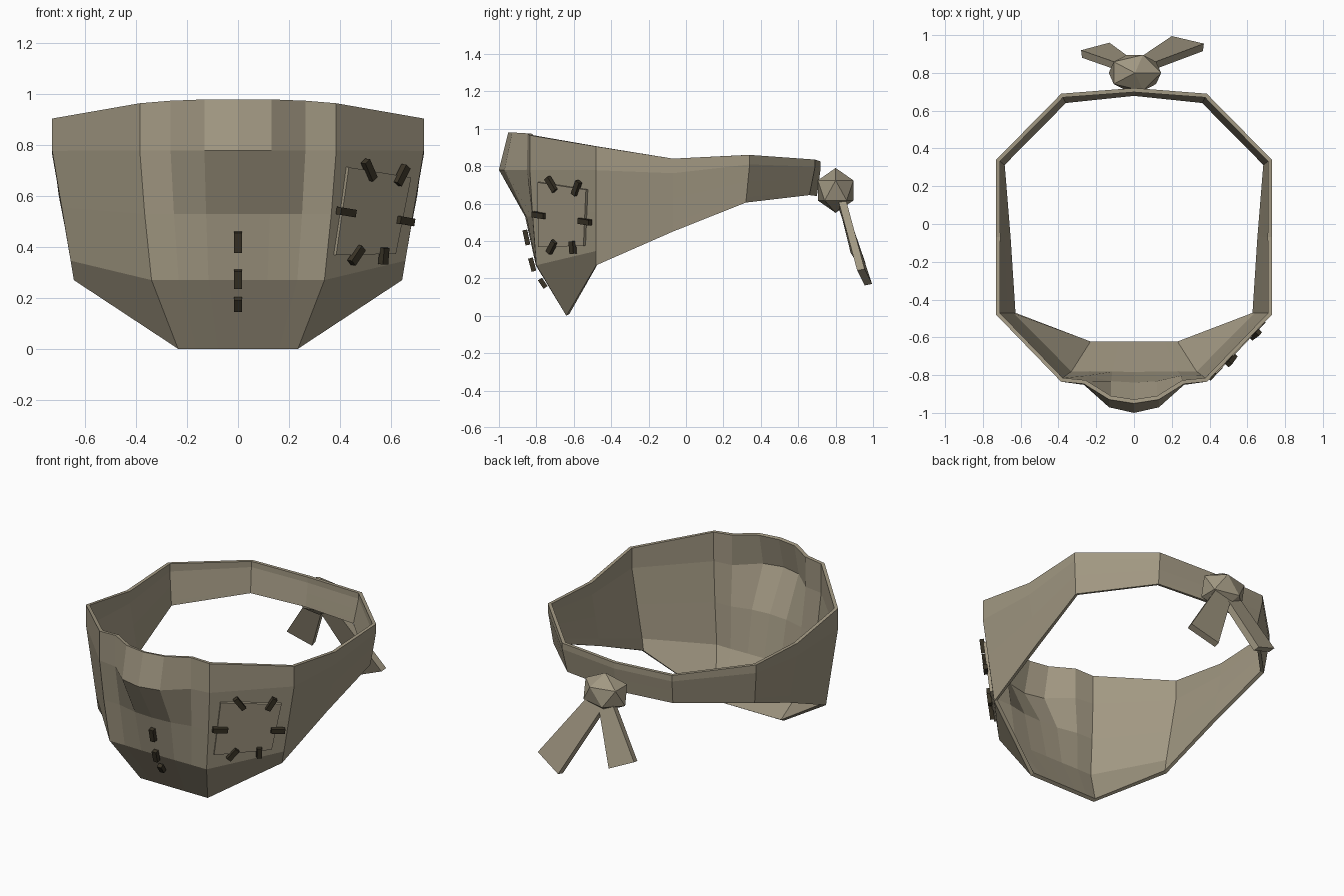
import bpy, bmesh
from mathutils import Vector, Matrix

if "Cube" in bpy.data.objects:
    bpy.data.objects.remove(bpy.data.objects["Cube"])


def material(name, rgb):
    m = bpy.data.materials.new(name)
    m.diffuse_color = (*rgb, 1)
    m.use_nodes = True
    m.node_tree.nodes["Principled BSDF"].inputs["Base Color"].default_value = m.diffuse_color
    return m


CLOTH = material("tan cloth", (0.36, 0.315, 0.225))
THREAD = material("dark thread", (0.042, 0.034, 0.02))


def add_object(name, bm, mat):
    me = bpy.data.meshes.new(name)
    bm.to_mesh(me)
    bm.free()
    me.materials.append(mat)
    ob = bpy.data.objects.new(name, me)
    bpy.context.collection.objects.link(ob)
    return ob


def slab(name, corners, offset, mat):
    """Quad extruded by an offset vector."""
    bm = bmesh.new()
    a = [bm.verts.new(Vector(c)) for c in corners]
    b = [bm.verts.new(Vector(c) + Vector(offset)) for c in corners]
    bm.faces.new(a)
    bm.faces.new(b[::-1])
    for i in range(4):
        j = (i + 1) % 4
        bm.faces.new((a[j], a[i], b[i], b[j]))
    bmesh.ops.recalc_face_normals(bm, faces=bm.faces)
    return add_object(name, bm, mat)


def stitch(name, p, q, normal, width=0.03, height=0.026):
    """Small thread block lying from p to q on a surface."""
    p, q, n = Vector(p), Vector(q), Vector(normal).normalized()
    side = (q - p).cross(n).normalized() * width / 2
    base = -n * 0.006
    return slab(name, [p - side + base, p + side + base, q + side + base, q - side + base],
                n * height, THREAD)


# Mask: columns of five points from the front centre round to the back centre
half = []
row_z = (None, 0.78, 0.53, 0.27, 0.0)
row_y = (-0.835, -0.835, -0.82, -0.80, -0.64)
row_x = (1, 1, 0.95, 0.88, 0.61)
bulge = (0.115, 0.165, 0.04, 0.003, 0.0)
for x, weight, top in ((0, 1, 0.98), (0.132, 0.82, 0.98), (0.265, 0.1, 0.975), (0.386, 0, 0.965)):
    half.append([Vector((x * row_x[r], row_y[r] - bulge[r] * weight,
                         top if r == 0 else row_z[r])) for r in range(5)])
for top, bottom in (((0.73, -0.48, 0.905), (0.645, -0.48, 0.27)),
                    ((0.73, -0.07, 0.84), (0.675, -0.07, 0.45)),
                    ((0.73, 0.34, 0.86), (0.705, 0.32, 0.605)),
                    ((0.385, 0.69, 0.835), (0.37, 0.66, 0.645)),
                    ((0, 0.72, 0.825), (0, 0.70, 0.64))):
    col = []
    for f in (0, 0.2, 0.55, 0.88, 1):
        p = Vector(top).lerp(Vector(bottom), max(0, (f - 0.2) / 0.8))
        p.z = top[2] + (bottom[2] - top[2]) * f
        col.append(p)
    half.append(col)
ring = half + [[Vector((-p.x, p.y, p.z)) for p in c] for c in half[-2:0:-1]]

bm = bmesh.new()
grid = [[bm.verts.new(p) for p in c] for c in ring]
for i, a in enumerate(grid):
    b = grid[(i + 1) % len(grid)]
    for r in range(4):
        bm.faces.new((a[r], a[r + 1], b[r + 1], b[r]))
mask = add_object("cloth_mask", bm, CLOTH)
solid = mask.modifiers.new("thickness", 'SOLIDIFY')
solid.thickness = 0.022
solid.offset = -1

# Cheek plane, used to place the patch and its stitches from front-view x, z
origin = half[3][1]
cheek_n = (half[4][1] - origin).cross(origin - half[3][3]).normalized()
if cheek_n.y > 0:
    cheek_n = -cheek_n


def on_cheek(x, z, lift=0.0):
    y = origin.y - (cheek_n.x * (x - origin.x) + cheek_n.z * (z - origin.z)) / cheek_n.y
    return Vector((x, y, z)) + cheek_n * lift


# Sewn patch
slab("cheek_patch", [on_cheek(x, z, -0.005) for x, z in
                     ((0.425, 0.715), (0.67, 0.675), (0.61, 0.375), (0.375, 0.37))],
     cheek_n * 0.02, CLOTH)
for i, (x1, z1, x2, z2) in enumerate((
        (0.485, 0.74, 0.515, 0.67), (0.645, 0.72, 0.61, 0.65), (0.38, 0.545, 0.44, 0.535),
        (0.615, 0.51, 0.67, 0.50), (0.43, 0.34, 0.47, 0.40), (0.555, 0.335, 0.56, 0.40))):
    stitch(f"patch_stitch_{i + 1}", on_cheek(x1, z1, 0.015), on_cheek(x2, z2, 0.015), cheek_n)

# Stitches down the front seam
for i, (y1, z1, y2, z2) in enumerate(((-0.855, 0.46, -0.838, 0.38),
                                      (-0.825, 0.31, -0.806, 0.24),
                                      (-0.775, 0.20, -0.745, 0.155))):
    stitch(f"front_stitch_{i + 1}", (0, y1, z1), (0, y2, z2), (0, z2 - z1, y1 - y2))

# Knot at the back
bm = bmesh.new()
bmesh.ops.create_icosphere(bm, subdivisions=1, radius=1)
bmesh.ops.transform(bm, verts=bm.verts, matrix=Matrix.Translation((0.005, 0.80, 0.67))
                    @ Matrix.Diagonal((0.155, 0.112, 0.12, 1)))
add_object("knot", bm, CLOTH)

# Two hanging tails, flared towards their ends
slab("long_tail", [(-0.015, 0.85, 0.60), (0.09, 0.85, 0.64), (0.37, 0.955, 0.25), (0.20, 0.995, 0.17)],
     (-0.005, -0.04, -0.008), CLOTH)
slab("short_tail", [(0.02, 0.85, 0.60), (-0.08, 0.85, 0.63), (-0.28, 0.92, 0.345), (-0.13, 0.96, 0.28)],
     (0.005, -0.04, -0.008), CLOTH)
